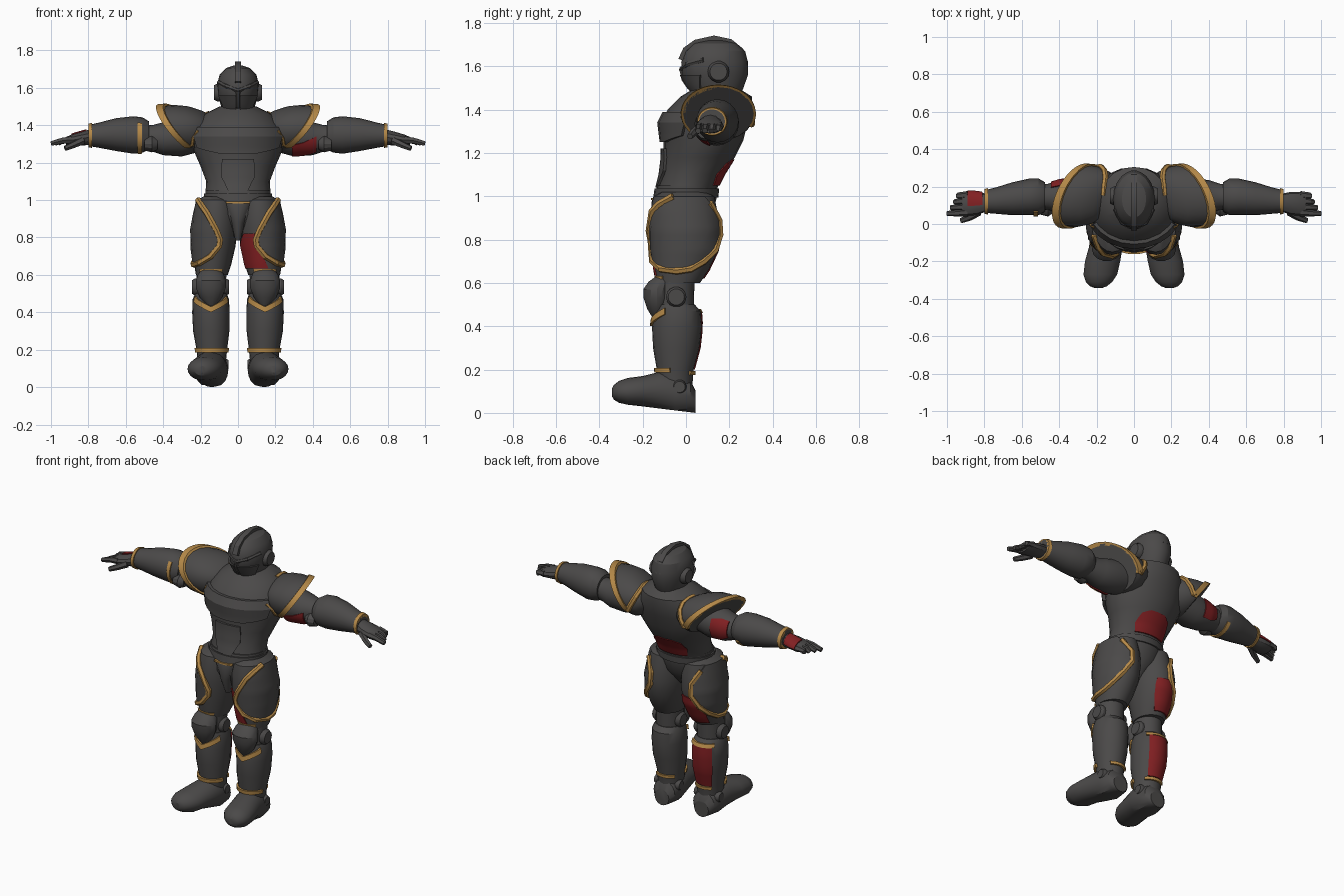
import bpy, bmesh, math
from mathutils import Vector

cube = bpy.data.objects.get("Cube")
if cube:
    bpy.data.objects.remove(cube, do_unlink=True)
built = []


def material(name, rgb):
    m = bpy.data.materials.new(name)
    m.use_nodes = True
    m.diffuse_color = (*rgb, 1)
    m.node_tree.nodes["Principled BSDF"].inputs["Base Color"].default_value = (*rgb, 1)
    return m


STEEL = material("dark steel", (0.07, 0.067, 0.066))
GOLD = material("gold trim", (0.46, 0.25, 0.065))
RED = material("dark red", (0.22, 0.014, 0.016))


class Surface:
    """Stack of elliptical rings (t, u, v, ru, rv) along one axis."""
    def __init__(self, rings, axis="z", side=1, warp=None):
        self.rings, self.axis, self.side, self.warp = sorted(rings), axis, side, warp

    def at(self, t, angle, off=0.0):
        r = self.rings
        i = max([k for k in range(len(r) - 1) if r[k][0] <= t], default=0)
        f = (t - r[i][0]) / (r[i + 1][0] - r[i][0])
        _, u, v, ru, rv = [p + (q - p) * f for p, q in zip(r[i], r[i + 1])]
        a = math.radians(angle)
        u, v = u + (ru + off) * math.cos(a), v + (rv + off) * math.sin(a)
        p = Vector({"z": (u, v, t), "x": (t, u, v), "y": (u, t, v)}[self.axis])
        if self.warp:
            p = self.warp(p)
        p.x *= self.side
        return p


def add(name, data, mat):
    data.materials.append(mat)
    ob = bpy.data.objects.new(name, data)
    bpy.context.collection.objects.link(ob)
    built.append(ob)


def skin(name, loops, mat, closed=False):
    """Join point loops with quads; cap the ends or close the chain."""
    bm = bmesh.new()
    vs = [[bm.verts.new(p) for p in loop] for loop in loops]
    n = len(vs[0])
    for a, b in list(zip(vs, vs[1:])) + ([(vs[-1], vs[0])] if closed else []):
        for i in range(n):
            j = (i + 1) % n
            bm.faces.new((a[i], a[j], b[j], b[i]))
    if not closed:
        bm.faces.new(vs[0])
        bm.faces.new(vs[-1])
    bmesh.ops.recalc_face_normals(bm, faces=bm.faces)
    me = bpy.data.meshes.new(name)
    bm.to_mesh(me)
    bm.free()
    add(name, me, mat)


def loft(name, surf, sides=20):
    skin(name, [[surf.at(r[0], 360 * k / sides) for k in range(sides)] for r in surf.rings], STEEL)


def patch(name, surf, rows, mat, off=0.006):
    """Thin plate lying on a surface; rows are (t, angle from, angle to)."""
    steps = [[x + (y - x) * s / 4 for x, y in zip(p, q)] for p, q in zip(rows, rows[1:]) for s in range(4)]
    pts = []
    for t, a, b in steps + [rows[-1]]:
        arc = [a + (b - a) * k / 8 for k in range(9)]
        pts.append([surf.at(t, g, off) for g in arc] + [surf.at(t, g, -0.003) for g in reversed(arc)])
    skin(name, pts, mat)


def band(name, surf, mid, width, mat=GOLD, off=0.01, span=(0, 360), n=24):
    """Raised strip around a surface; mid gives its position for an angle."""
    full = span[1] - span[0] == 360
    loops = []
    for k in range(n if full else n + 1):
        a = span[0] + (span[1] - span[0]) * k / n
        t0, t1 = mid(a) - width / 2, mid(a) + width / 2
        loops.append([surf.at(t, a, o) for t, o in ((t0, off), (t1, off), (t1, -0.01), (t0, -0.01))])
    skin(name, loops, mat, closed=full)


def tube(name, points, radius, mat, taper=1.0):
    cu = bpy.data.curves.new(name, "CURVE")
    cu.dimensions, cu.bevel_depth, cu.bevel_resolution, cu.use_fill_caps = "3D", radius, 1, True
    sp = cu.splines.new("POLY")
    sp.points.add(len(points) - 1)
    for i, p in enumerate(points):
        sp.points[i].co = (*p, 1)
        sp.points[i].radius = 1 + (taper - 1) * i / (len(points) - 1)
    add(name, cu, mat)


def disc(name, x0, x1, y, z, r, side):
    e = 0.8 * r
    loft(name, Surface([(x0, y, z, r, r), ((x0 + x1) / 2, y, z, r, r), (x1, y, z, e, e)], "x", side), 14)


def pauldron_lean(p):
    return Vector((p.x + .75 * (p.z - 1.38) - .35 * (p.y - .14), p.y, p.z))


def sole(p):
    return Vector((p.x, p.y, max(p.z, -.12 * (p.y - .045))))


# Torso with breastplate, abdomen and back panel
torso = Surface([(1.02, 0, 0, .175, .135), (1.10, 0, .03, .17, .145), (1.18, 0, .06, .20, .165),
                 (1.26, 0, .08, .235, .185), (1.34, 0, .085, .245, .20), (1.40, 0, .11, .23, .195),
                 (1.46, 0, .14, .18, .165), (1.50, 0, .14, .10, .10)])
loft("torso", torso)
patch("breastplate", torso, [(1.25, -115, -65), (1.28, -150, -30), (1.34, -155, -25), (1.39, -150, -30)], STEEL, .018)
patch("abdomen_plate", torso, [(1.04, -105, -75), (1.12, -118, -62), (1.22, -112, -68)], STEEL, .012)
patch("back_panel", torso, [(1.05, 55, 125), (1.10, 50, 130), (1.15, 60, 120), (1.17, 75, 105)], RED)
# Pelvis, belt and codpiece
pelvis = Surface([(.80, 0, -.03, .03, .06), (.86, 0, -.02, .09, .10), (.92, 0, -.01, .15, .135),
                  (1.0, 0, 0, .175, .143), (1.05, 0, .005, .175, .14)])
loft("pelvis", pelvis)
band("belt", pelvis, lambda a: 1.015, .04, STEEL, .008)
band("belt_trim", pelvis, lambda a: .987, .01, GOLD, .018, (-110, -70), 8)
loft("codpiece", Surface([(.785, 0, -.09, .015, .03), (.88, 0, -.11, .035, .045),
                          (.97, 0, -.11, .07, .05), (1.0, 0, -.10, .075, .05)]))
# Helmet with brow, nose ridge and crest
helmet = Surface([(1.44, 0, .15, .075, .085), (1.50, 0, .14, .09, .125), (1.56, 0, .133, .107, .153),
                  (1.62, 0, .132, .112, .154), (1.67, 0, .135, .098, .138), (1.705, 0, .135, .065, .10),
                  (1.72, 0, .135, .02, .04)])
loft("helmet", helmet)
tube("brow", [helmet.at(z, a) for z, a in ((1.63, -160), (1.61, -125), (1.585, -90), (1.61, -55), (1.63, -20))],
     .012, STEEL)
tube("nose_ridge", [(0, .018, 1.50), (0, -.01, 1.54), (0, -.02, 1.59)], .013, STEEL)
crest = [(-.035, 1.635), (-.012, 1.685), (.04, 1.722), (.13, 1.742), (.21, 1.725), (.265, 1.68),
         (.285, 1.61), (.25, 1.60), (.21, 1.66), (.13, 1.69), (.05, 1.67), (0, 1.62)]
skin("crest", [[(x, y, z) for y, z in crest] for x in (-.017, .017)], STEEL)

for s, tag in ((1, "left_"), (-1, "right_")):
    left = s == 1
    disc(tag + "ear_disc", .09, .128, .15, 1.575, .05, s)
    patch(tag + "cheek_plate", helmet, [(1.47, -90 + 6 * s, -90 + 50 * s), (1.56, -90 + 6 * s, -90 + 65 * s)],
          STEEL, .01)
    chest_side = Surface(torso.rings, "z", s)
    tube(tag + "chest_trim", [chest_side.at(z, a, .014) for z, a in ((1.37, -33), (1.33, -22), (1.29, -14))], .009, GOLD)
    # Shoulder armour with a trim that forks at the rear tip
    pauldron = Surface([(.10, .14, 1.42, .06, .03), (.13, .14, 1.415, .115, .065), (.18, .14, 1.405, .145, .097),
                        (.24, .145, 1.39, .16, .118), (.30, .15, 1.38, .165, .125), (.325, .15, 1.38, .163, .124)],
                       "x", s, pauldron_lean)
    loft(tag + "pauldron", pauldron)
    band(tag + "pauldron_trim", pauldron, lambda a: .305, .04, span=(-28, 230))
    rear = [(.30, -25), (.24, -8), (.18, 8), (.14, 28), (.12, 52), (.108, 80)]
    tube(tag + "pauldron_rear_trim", [pauldron.at(t, a, .002) for t, a in rear], .016, GOLD)
    # Arm
    upper = Surface([(.20, .14, 1.36, .10, .10), (.30, .14, 1.338, .105, .105), (.40, .145, 1.328, .09, .088),
                     (.46, .145, 1.33, .07, .07), (.53, .145, 1.34, .07, .07)], "x", s)
    fore = Surface([(.475, .145, 1.345, .078, .075), (.51, .145, 1.348, .098, .094), (.56, .145, 1.348, .098, .1),
                    (.65, .135, 1.35, .088, .088), (.74, .125, 1.347, .07, .068), (.80, .12, 1.345, .06, .056)], "x", s)
    hand = Surface([(.78, .115, 1.338, .045, .042), (.84, .11, 1.328, .062, .037), (.89, .108, 1.32, .064, .03),
                    (.92, .105, 1.315, .055, .022)], "x", s)
    loft(tag + "upper_arm", upper)
    loft(tag + "forearm", fore)
    loft(tag + "hand", hand, 12)
    loft(tag + "elbow_guard", Surface([(.43, .09, 1.30, .03, .03), (.46, .09, 1.30, .05, .045),
                                       (.50, .09, 1.30, .04, .035)], "x", s), 12)
    band(tag + "wrist_trim", fore, lambda a: .79, .02, off=.007)
    for k in range(4):
        y = .062 + .031 * k
        tube(f"{tag}finger_{k + 1}", [(s * .89, y, 1.322), (s * .94, y - .004, 1.318),
                                      (s * (1.0 - .02 * k), y - .006, 1.302)], .021, STEEL, .65)
    tube(tag + "thumb", [(s * .83, .065, 1.318), (s * .88, .035, 1.295), (s * .925, .018, 1.276)], .022, STEEL, .65)
    if left:
        patch("left_arm_panel", upper, [(.29, 205, 255), (.35, 195, 250), (.42, 172, 235)], RED)
    else:
        patch("right_arm_panel", upper, [(.34, -40, 35), (.40, -40, 50), (.445, -30, 50)], RED)
        patch("right_hand_panel", hand, [(.81, 0, 100), (.89, 0, 100)], RED)
        band("right_elbow_trim", fore, lambda a: .525, .022, off=.006, span=(140, 330))
    # Thigh with edged outer plate
    thigh = Surface([(.60, .14, -.035, .085, .10), (.66, .135, -.02, .10, .125), (.75, .13, -.005, .116, .152),
                     (.84, .125, -.005, .123, .16), (.93, .118, -.01, .113, .155), (1.0, .115, -.01, .10, .14),
                     (1.02, .115, -.01, .07, .10)], "z", s)
    loft(tag + "thigh", thigh)
    patch(tag + "thigh_plate", thigh, [(.66, -45, 20), (.70, -83, 42), (.76, -105, 65), (.84, -94, 84),
                                       (.93, -66, 68), (1.0, -20, 40)], STEEL, .009)
    edge = [(1.0, -20), (.965, -48), (.93, -66), (.84, -94), (.79, -105), (.755, -104), (.70, -83), (.665, -48),
            (.655, -10), (.665, 18), (.70, 42), (.75, 62), (.82, 82), (.89, 80), (.97, 52)]
    tube(tag + "thigh_trim", [thigh.at(z, a, .005) for z, a in edge], .017, GOLD)
    band(tag + "thigh_hem", thigh, lambda a: .625, .014, off=.006, span=(-125, -45), n=10)
    # Knee
    loft(tag + "knee_joint", Surface([(.44, .145, -.05, .08, .085), (.64, .142, -.045, .08, .085)]  , "z", s))
    loft(tag + "knee_cap", Surface([(.43, .14, -.13, .02, .02), (.48, .145, -.135, .06, .045),
                                    (.53, .145, -.135, .08, .062), (.57, .145, -.135, .08, .064),
                                    (.605, .145, -.12, .068, .055), (.63, .145, -.10, .045, .04)], "z", s), 14)
    disc(tag + "outer_knee_disc", .215, .245, -.045, .535, .047, s)
    disc(tag + "inner_knee_disc", .08, .048, -.045, .535, .047, s)
    # Shin with a pointed front trim
    shin = Surface([(.13, .14, -.05, .075, .08), (.20, .14, -.05, .082, .085), (.30, .143, -.045, .097, .107),
                    (.40, .145, -.042, .10, .115), (.47, .145, -.04, .097, .108), (.50, .145, -.05, .085, .09)], "z", s)
    loft(tag + "shin", shin)
    band(tag + "shin_trim", shin, lambda a: .415 + .055 * abs(a + 90) / 60, .03, span=(-150, -30), n=12)
    band(tag + "ankle_front_trim", shin, lambda a: .197, .022, off=.012, span=(-165, -15), n=12)
    band(tag + "ankle_rear_trim", shin, lambda a: .185, .018, span=(50, 140), n=8)
    # Boot
    loft(tag + "boot", Surface([(.045, .14, .05, .05, .05), (.02, .14, .075, .075, .075), (-.05, .142, .09, .09, .10),
                                (-.12, .15, .10, .09, .09), (-.20, .168, .10, .094, .07), (-.27, .18, .097, .09, .064),
                                (-.31, .187, .097, .07, .05), (-.333, .19, .095, .045, .034),
                                (-.342, .19, .095, .02, .018)], "y", s, sole))
    disc(tag + "outer_ankle_disc", .20, .23, -.03, .12, .033, s)
    disc(tag + "inner_ankle_disc", .08, .052, -.03, .12, .033, s)
    if left:
        patch("left_thigh_panel", thigh, [(.635, -75, -170), (.70, -90, -165), (.76, -110, -165), (.82, -107, -140)], RED)
    else:
        patch("right_thigh_panel", thigh, [(.62, 45, 118), (.70, 50, 125), (.76, 72, 125), (.80, 88, 120)], RED)
        patch("right_calf_panel", shin, [(.20, 50, 128), (.30, 47, 130), (.46, 47, 130)], RED)
        band("right_calf_trim", shin, lambda a: .47, .02, span=(40, 140), n=8)

# Convert trims to meshes and smooth shallow edges
bpy.ops.object.select_all(action="DESELECT")
for ob in built:
    ob.select_set(True)
bpy.context.view_layer.objects.active = built[0]
bpy.ops.object.convert(target="MESH")
bpy.ops.object.shade_smooth_by_angle(angle=math.radians(28))
